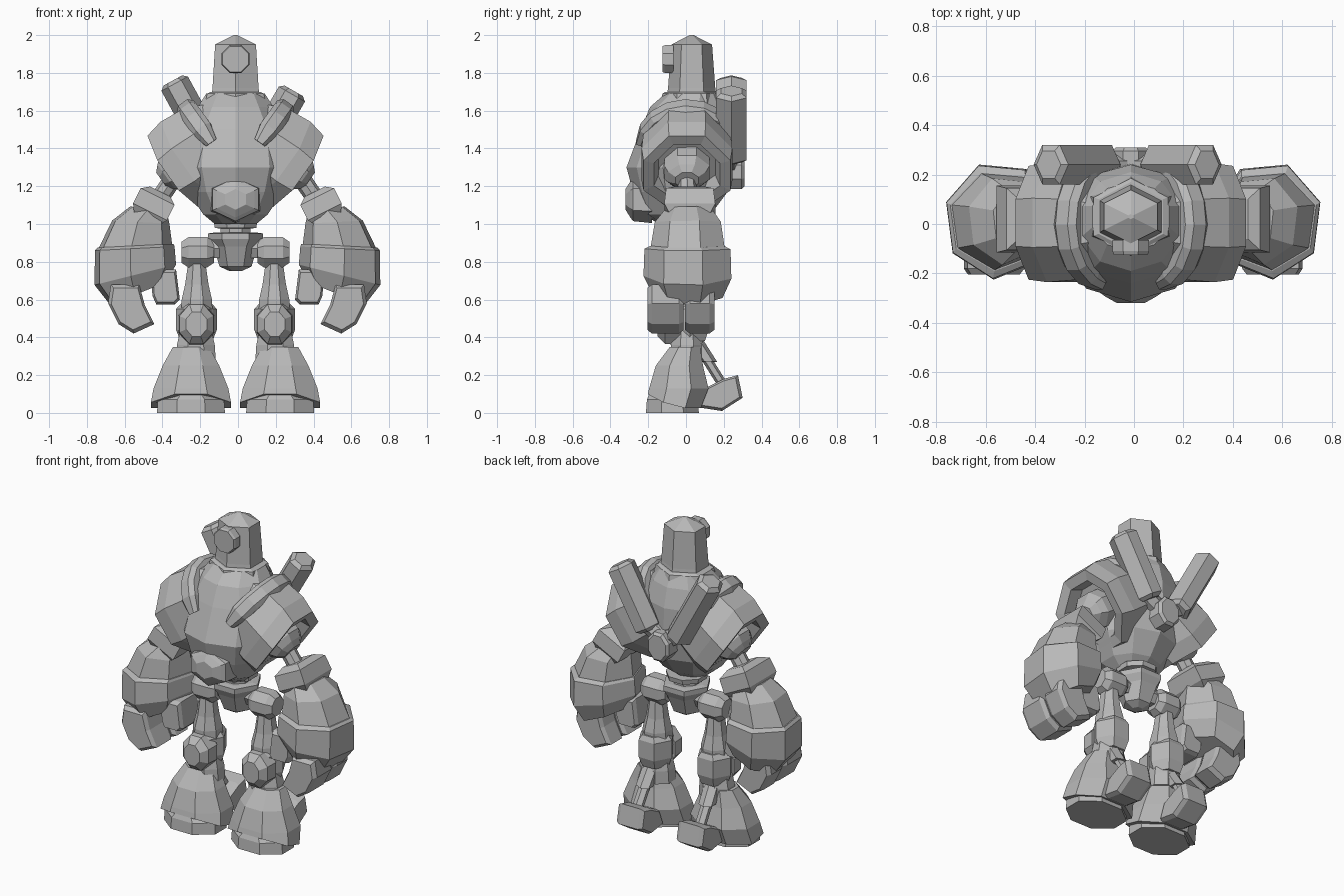
import bpy, bmesh, math
from mathutils import Vector

if "Cube" in bpy.data.objects:
    bpy.data.objects.remove(bpy.data.objects["Cube"], do_unlink=True)

GREY = (0.48, 0.48, 0.48, 1)
grey = bpy.data.materials.new("plain grey")
grey.use_nodes = True
grey.diffuse_color = GREY
grey.node_tree.nodes["Principled BSDF"].inputs["Base Color"].default_value = GREY

X, Y, Z = Vector((1, 0, 0)), Vector((0, 1, 0)), Vector((0, 0, 1))
BODY, ARM = -0.013, -0.003      # centre lines of the body and of the arm pair


def skin(name, rings, pair=False, centre=BODY):
    """Join rings of points into a capped solid, on both sides if it is a pair."""
    for side in ((1, -1) if pair else (1,)):
        bm = bmesh.new()
        loops = [[bm.verts.new((centre + side * p.x, p.y, p.z)) for p in ring] for ring in rings]
        for a, b in zip(loops, loops[1:]):
            for i in range(len(a)):
                j = (i + 1) % len(a)
                bm.faces.new((a[i], a[j], b[j], b[i]))
        bm.faces.new(loops[0])
        bm.faces.new(loops[-1])
        bmesh.ops.recalc_face_normals(bm, faces=bm.faces)
        full = (("left_" if side > 0 else "right_") if pair else "") + name
        mesh = bpy.data.meshes.new(full)
        bm.to_mesh(mesh)
        bm.free()
        mesh.materials.append(grey)
        bpy.context.collection.objects.link(bpy.data.objects.new(full, mesh))


def loft(name, rings, n=8, phase=22.5, loc=(0, 0, 0), axis=Z, u=X, bow=0.0, lift=0.0, **kw):
    """Rings are (height, half width, half depth, shift u, shift v, slope along u).
    bow raises the sides of every ring, lift raises the front of the first ring."""
    w = Vector(axis).normalized()
    v = w.cross(u).normalized()
    angles = [math.radians(phase + 360 * i / n) for i in range(n)]
    mc = max(abs(math.cos(a)) for a in angles)
    ms = max(abs(math.sin(a)) for a in angles)
    out = []
    for k, ring in enumerate(rings):
        t, ru, rv, du, dv, slope = (tuple(ring) + (0, 0, 0))[:6]
        pts = []
        for a in angles:
            pu, pv = ru * math.cos(a) / mc, rv * math.sin(a) / ms
            rise = slope * pu + bow * abs(pu) + (lift * max(0, -math.sin(a)) if k == 0 else 0)
            pts.append(Vector(loc) + w * (t + rise) + u * (du + pu) + v * (dv + pv))
        out.append(pts)
    skin(name, out, **kw)


def rod(name, p, q, r, n=6, cap=0.0, phase=0, **kw):
    """A straight bar between two points, with optional chamfered ends."""
    p, q = Vector(p), Vector(q)
    length = (q - p).length
    rings = [(0, r, r), (length, r, r)]
    if cap:
        rings = [(0, r * .7, r * .7), (cap, r, r), (length - cap, r, r), (length, r * .7, r * .7)]
    loft(name, rings, n, phase, p, q - p, Y, **kw)


def prism(name, pts, lo, hi, along, bevel=.025, **kw):
    """Extrude a flat outline along x or y, with chamfered ends."""
    place = (lambda a, b, d: Vector((d, a, b))) if along == "x" else (lambda a, b, d: Vector((a, d, b)))
    ca, cb = (sum(c) / len(pts) for c in zip(*pts))
    skin(name, [[place(ca + (a - ca) * s, cb + (b - cb) * s, d) for a, b in pts]
                for d, s in ((lo, .85), (lo + bevel, 1), (hi - bevel, 1), (hi, .85))], **kw)


# Head and single eye
loft("head", [(1.6, .135, .145), (1.72, .122, .125), (1.95, .108, .108), (2.0, .01, .01)],
     6, 30, (0, .03, 0))
loft("eye", [(0, .074, .074), (.045, .074, .074), (.06, .068, .068)], 8, 22.5,
     (0, -.065, 1.873), -Y, X)

# Torso
loft("torso", [(1.0, .11, .1, 0, -.04), (1.05, .17, .18, 0, -.05), (1.17, .25, .25, 0, -.03),
               (1.3, .29, .28, 0, -.035), (1.5, .27, .24), (1.62, .2, .2, 0, .01),
               (1.69, .155, .14, 0, .03)], 10, -90)
loft("collar", [(1.6, .17, .17), (1.69, .15, .155), (1.7, .13, .14)], 6, 30, (0, .03, 0))
loft("chin_plate", [(0, .13, .125), (.1, .122, .115), (.115, .1, .095), (.14, .055, .055)], 6, 30,
     (0, -.18, 1.13), -Y, X)

# Shoulder drums, with a socket facing out and down
out_dir = Vector((.81, 0, -.58)).normalized()
socket = Vector((.31, .005, 1.29))
loft("shoulder_drum", [(-.4, .16, .16), (-.25, .23, .24), (-.1, .24, .255), (0, .23, .235),
                       (.005, .175, .175), (-.07, .15, .15)],
     8, 22.5, socket, out_dir, Y, bow=.25, pair=True)
loft("shoulder_joint", [(-.12, .12, .11), (.03, .12, .11), (.07, .1, .08), (.1, .06, .05)],
     8, 22.5, socket, out_dir, Y, pair=True)

# Straps arching over the shoulders
up_dir = Vector((.58, 0, .81)).normalized()
arch = []
for step in range(9):
    ang = math.radians(2 + 21.5 * step)
    radial = up_dir * math.sin(ang) - Y * math.cos(ang)
    wide = .6 if step in (0, 8) else 1
    section = [(-.055, .17), (-.055, .245), (-.03, .27), (.03, .27), (.055, .245), (.055, .17)]
    arch.append([socket + out_dir * (-.23 + t * wide) + radial * r for t, r in section])
skin("shoulder_strap", arch, pair=True)

# Back pack: two slanted exhausts on a mount
rod("right_exhaust", (-.115, .24, 1.34), (-.345, .24, 1.76), .08, cap=.02, phase=30, centre=0)
rod("left_exhaust", (.085, .24, 1.34), (.295, .24, 1.705), .08, cap=.02, phase=30, centre=0)
loft("exhaust_mount", [(0, .075, .09), (.145, .075, .09), (.16, .06, .075)], 8, 22.5,
     (0, .15, 1.275), Y, X)
rod("exhaust_bracket", (0, .23, 1.3), (.14, .23, 1.38), .05, pair=True)

# Waist and pelvis
loft("waist", [(.9, .08, .08), (.975, .08, .08), (.98, .11, .11), (1.01, .115, .115)], 8, 22.5, (0, .01, 0))
loft("pelvis", [(.75, .03, .03), (.775, .085, .07), (.88, .115, .11), (.92, .145, .13),
                (.95, .145, .13), (.955, .11, .1)], 6, 0, (0, .01, 0))

# Legs
rod("hip_axle", (.05, .01, .87), (.18, .01, .87), .05, pair=True)
rod("hip", (.115, .01, .85), (.285, .01, .85), .08, n=8, cap=.035, phase=22.5, pair=True)
loft("thigh", [(.5, .085, .085), (.6, .08, .085), (.68, .062, .065), (.8, .045, .05)],
     8, 22.5, (.205, .01, 0), pair=True)
loft("knee", [(.38, .085, .08), (.44, .108, .1), (.55, .108, .1), (.58, .08, .085)],
     6, 0, (.207, .02, 0), pair=True)
loft("knee_pad", [(0, .095, .11), (.08, .09, .105), (.12, .055, .065)], 8, 22.5,
     (.207, -.03, .47), -Y, X, pair=True)
loft("shin", [(.28, .105, .085), (.36, .1, .085), (.45, .08, .07)], 8, 22.5, (.21, .005, 0), pair=True)
rod("heel_strut", (.215, .05, .38), (.22, .2, .14), .03, pair=True)
rod("strut_sleeve", (.215, .05, .38), (.22, .12, .27), .045, pair=True)

# Feet: a flared shell raised over a toe wedge, with a separate heel
loft("foot_shell", [(.025, .212, .14, 0, -.062), (.13, .198, .157, 0, -.038), (.25, .15, .125, 0, -.035),
                    (.35, .095, .08, 0, -.005)],
     8, 22.5, (.236, 0, 0), lift=.08, pair=True)
loft("toe", [(0, .18, .14, 0, -.072), (.07, .175, .135, 0, -.072), (.12, .1, .12, 0, -.065)],
     8, 22.5, (.236, 0, 0), pair=True)
prism("heel", [(.06, .03), (.19, 0.01), (.3, .08), (.275, .2), (.2, .18), (.1, .13)],
      .12, .3, "x", pair=True)

# Arms
rod("upper_arm", (.32, .005, 1.27), (.45, .01, 1.08), .048, n=8, pair=True, centre=ARM)
loft("elbow", [(-.08, .06, .08), (-.05, .1, .125), (.04, .1, .135), (.08, .075, .11)], 4, 45,
     (.445, .02, 1.1), (.45, 0, -.9), Vector((.9, 0, .45)).normalized(), pair=True, centre=ARM)
loft("forearm", [(1.07, .1, .13, .47, 0, .25), (1.01, .155, .18, .515, 0, .05), (.86, .205, .205, .548, 0, -.05)],
     7, -85, (0, .015, 0), pair=True, centre=ARM)
loft("cuff", [(.885, .205, .205, .543, 0, -.05), (.87, .215, .235, .548, 0, -.05),
              (.73, .22, .24, .545, 0, -.25), (.63, .15, .19, .53, 0, -.4)],
     7, -85, (0, .015, 0), pair=True, centre=ARM)

# Hands: two curled fingers outside, one thumb inside
finger = [(.67, .68), (.685, .58), (.63, .47), (.55, .42), (.44, .47), (.49, .57), (.52, .68)]
for label, lo, hi in (("front", -.205, -.012), ("back", -.005, .15)):
    prism(label + "_finger", finger, lo, hi, "y", pair=True, centre=ARM)
prism("thumb", [(.325, .76), (.305, .6), (.33, .575), (.43, .575), (.45, .62), (.46, .76)],
      -.13, .07, "y", pair=True, centre=ARM)
